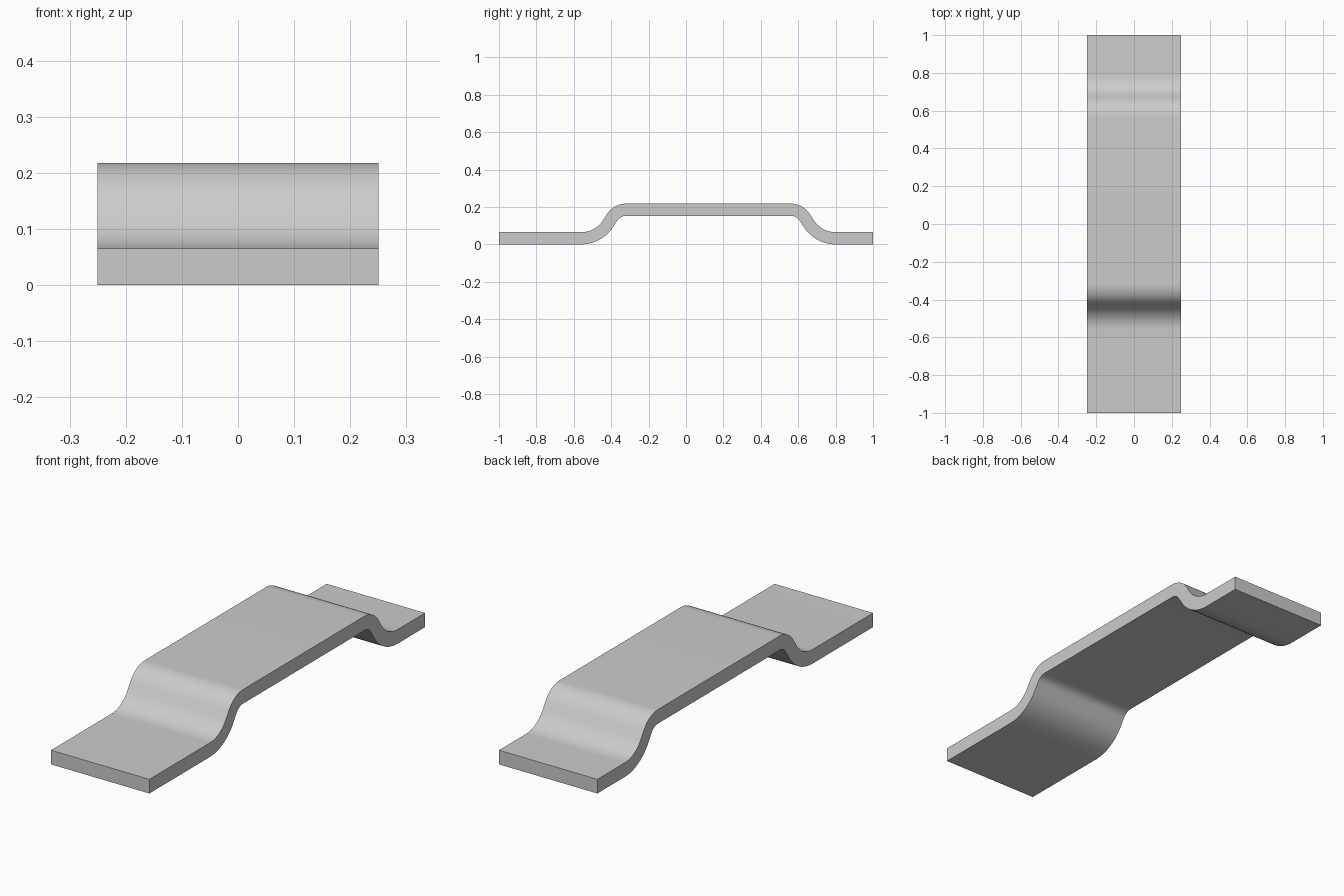
import bpy, bmesh
from math import sin, cos, radians

if "Cube" in bpy.data.objects:
    bpy.data.objects.remove(bpy.data.objects["Cube"])

HALF_W, T = 0.25, 0.065          # half width, plate thickness
RISE, MID = 0.153, 0.12          # step height, centre of the raised part
ANGLE = radians(57)
R_LOW, R_UP = 0.17, 0.09         # centreline bend radii
FOOT = -0.56                     # where the step starts
SEG = 12


def step_path():
    """Centreline of the S-shaped step as (y, z, slope angle)."""
    z0 = T / 2
    straight = (RISE - (R_LOW + R_UP) * (1 - cos(ANGLE))) / sin(ANGLE)
    end_y = FOOT + (R_LOW + R_UP) * sin(ANGLE) + straight * cos(ANGLE)
    angles = [ANGLE * i / SEG for i in range(SEG + 1)]
    low = [(FOOT + R_LOW * sin(a), z0 + R_LOW * (1 - cos(a)), a) for a in angles]
    up = [(end_y - R_UP * sin(a), z0 + RISE - R_UP * (1 - cos(a)), a)
          for a in reversed(angles)]
    return low + up


# Full centreline: flat end, step up, plateau, mirrored step down, flat end
rise = step_path()
fall = [(2 * MID - y, z, -a) for y, z, a in reversed(rise)]
path = [(-1, T / 2, 0)] + rise + fall + [(1, T / 2, 0)]

# Offset the centreline to both sides for the closed plate profile
h = T / 2
top = [(y - h * sin(a), z + h * cos(a)) for y, z, a in path]
bottom = [(y + h * sin(a), z - h * cos(a)) for y, z, a in path]

# Extrude the profile across the width
bm = bmesh.new()
ring = [bm.verts.new((-HALF_W, y, z)) for y, z in top + bottom[::-1]]
n = len(path)
faces = [bm.faces.new((ring[i], ring[i + 1], ring[-i - 2], ring[-i - 1]))
         for i in range(n - 1)]
ext = bmesh.ops.extrude_face_region(bm, geom=faces, use_keep_orig=True)
verts = [g for g in ext["geom"] if isinstance(g, bmesh.types.BMVert)]
bmesh.ops.translate(bm, verts=verts, vec=(2 * HALF_W, 0, 0))
bmesh.ops.recalc_face_normals(bm, faces=bm.faces[:])

mesh = bpy.data.meshes.new("bent_plate")
bm.to_mesh(mesh)
bm.free()
plate = bpy.data.objects.new("bent_plate", mesh)
bpy.context.collection.objects.link(plate)

# Smooth bends, sharp plate edges
bpy.context.view_layer.objects.active = plate
plate.select_set(True)
bpy.ops.object.shade_smooth_by_angle(angle=radians(30))
